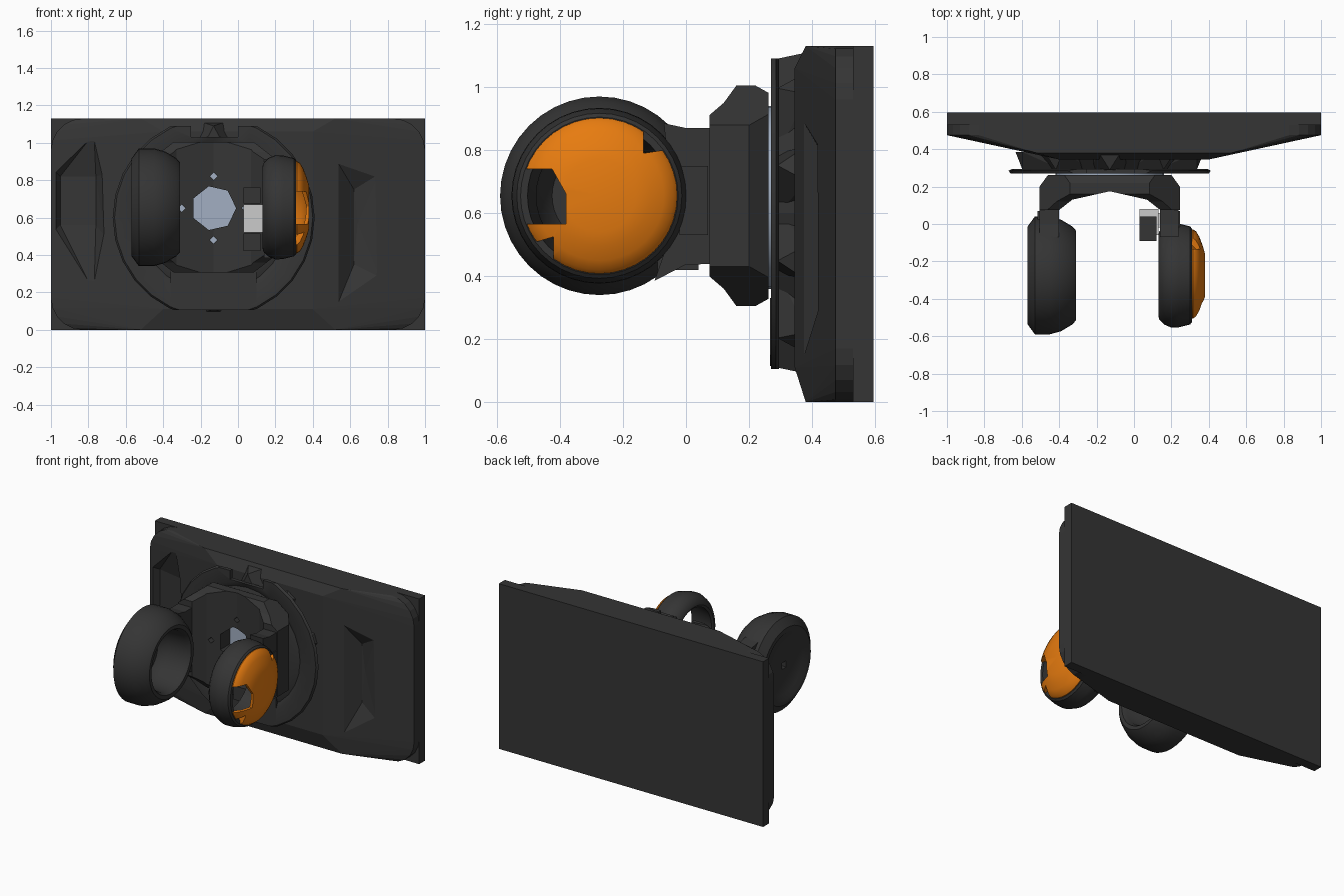
import bpy, bmesh
from math import cos, sin, pi
from mathutils import Vector

if "Cube" in bpy.data.objects:
    bpy.data.objects.remove(bpy.data.objects["Cube"])


def mat(name, r, g, b):
    m = bpy.data.materials.new(name)
    m.diffuse_color = (r, g, b, 1)
    m.use_nodes = True
    m.node_tree.nodes["Principled BSDF"].inputs["Base Color"].default_value = m.diffuse_color
    return m


DARK = mat("dark_plastic", 0.035, 0.035, 0.035)
ORANGE = mat("orange_paint", 0.80, 0.20, 0.005)
BLUE = mat("pale_blue", 0.36, 0.43, 0.54)
LIGHT = mat("light_grey", 0.60, 0.60, 0.60)


def finish(bm, name, m, smooth=None):
    bmesh.ops.recalc_face_normals(bm, faces=bm.faces)
    me = bpy.data.meshes.new(name)
    bm.to_mesh(me)
    bm.free()
    ob = bpy.data.objects.new(name, me)
    bpy.context.collection.objects.link(ob)
    me.materials.append(m)
    if smooth:
        bpy.ops.object.select_all(action='DESELECT')
        ob.select_set(True)
        bpy.context.view_layer.objects.active = ob
        bpy.ops.object.shade_smooth_by_angle(angle=smooth)
    return ob


def place(axis, t, a, b):
    return {'X': (t, a, b), 'Y': (a, t, b), 'Z': (a, b, t)}[axis]


def prism(name, pts, axis, lo, hi, m=DARK):
    bm = bmesh.new()
    a = [bm.verts.new(place(axis, lo, *p)) for p in pts]
    b = [bm.verts.new(place(axis, hi, *p)) for p in pts]
    bm.faces.new(a)
    bm.faces.new(b[::-1])
    for i in range(len(a)):
        bm.faces.new((a[i - 1], a[i], b[i], b[i - 1]))
    return finish(bm, name, m)


def box(name, x, y, z, m=DARK):
    return prism(name, [(x[0], y[0]), (x[1], y[0]), (x[1], y[1]), (x[0], y[1])], 'Z', *z, m)


def hull(name, pts, m=DARK):
    bm = bmesh.new()
    for p in pts:
        bm.verts.new(p)
    bmesh.ops.convex_hull(bm, input=bm.verts[:])
    loose = [v for v in bm.verts if not v.link_faces]
    bmesh.ops.delete(bm, geom=loose, context='VERTS')
    bmesh.ops.dissolve_limit(bm, angle_limit=0.01, verts=bm.verts[:], edges=bm.edges[:])
    return finish(bm, name, m)


# Turned solid about an axis from a closed profile of (distance, radius)
def lathe(name, prof, axis, c, n, m=DARK, smooth=0.6):
    bm = bmesh.new()
    rings = []
    for t, r in prof:
        if r == 0:
            rings.append([bm.verts.new(place(axis, t, *c))] * n)
        else:
            rings.append([bm.verts.new(place(axis, t, c[0] + r * cos(2 * pi * i / n),
                                             c[1] + r * sin(2 * pi * i / n))) for i in range(n)])
    for k, b in enumerate(rings):
        a = rings[k - 1]
        if prof[k][1] == 0 and prof[k - 1][1] == 0:
            continue
        for i in range(n):
            j = (i + 1) % n
            bm.faces.new(list(dict.fromkeys([a[i], a[j], b[j], b[i]])))
    return finish(bm, name, m, smooth)


def boolean(ob, cutter, op='DIFFERENCE'):
    cutter.hide_render = True
    md = ob.modifiers.new("cut", 'BOOLEAN')
    md.operation, md.object, md.solver = op, cutter, 'EXACT'
    bpy.context.view_layer.update()
    me = bpy.data.meshes.new_from_object(
        ob.evaluated_get(bpy.context.evaluated_depsgraph_get()))
    ob.modifiers.clear()
    ob.data = me
    bpy.data.objects.remove(cutter)


# Wall plate and the sculpted front shell
box("back_plate", (-1, 1), (0.53, 0.595), (0, 1.13))
corners = [(sx * (0.83 + 0.17 * cos(a)), 0.565 + sz * (0.395 + 0.17 * sin(a)))
           for sx in (-1, 1) for sz in (-1, 1) for a in [k * pi / 10 for k in range(6)]]
pts = [(x, y, z) for x, z in corners for y in (0.475, 0.535)]
for s in (-1, 1):
    pts += [(s * 0.52, 0.38, 0), (s * 0.52, 0.38, 1.13), (s * 0.4, 0.345, 0.11), (s * 0.4, 0.345, 1.06)]
shell = hull("front_shell", pts)


# Angular hollows either side of the shell
def hollow(outline, floor, depth):
    surf = lambda x: 0.375 + 0.2 * (abs(x) - 0.52) - 0.01
    boolean(shell, hull("cutter", [(x, surf(x), z) for x, z in outline] +
                        [(x, surf(x) + depth, z) for x, z in floor]))


hollow([(-0.98, 0.53), (-0.98, 0.85), (-0.77, 1.05), (-0.72, 0.83), (-0.71, 0.5), (-0.77, 0.2)],
       [(-0.95, 0.56), (-0.95, 0.82), (-0.76, 0.82), (-0.76, 0.56)], 0.06)
hollow([(0.53, 0.9), (0.75, 0.83), (0.76, 0.28), (0.53, 0.13), (0.54, 0.55)],
       [(0.62, 0.75), (0.64, 0.57), (0.62, 0.35)], 0.07)

# Round flange with neck, gussets and a lower tab
C = (-0.13, 0.60)
flange = lathe("flange", [(0.295, 0), (0.295, 0.52), (0.285, 0.54), (0.27, 0.53), (0.27, 0.43),
                          (0.285, 0.40), (0.27, 0.36), (0.27, 0)], 'Y', C, 28)
boolean(flange, box("cutter", (-1, 1), (0, 0.5), (1.09, 1.3)))
boolean(flange, box("cutter", (-1, 1), (0, 0.5), (-0.1, 0.105)))
boolean(flange, box("cutter", (-0.25, 0.0), (0, 0.5), (1.03, 1.3)))
lathe("flange_neck", [(0.29, 0), (0.29, 0.36), (0.37, 0.43), (0.37, 0)], 'Y', C, 16, smooth=None)
for i in range(10):
    a = 2 * pi * (i + 0.5) / 10
    u, v = Vector((cos(a), 0, sin(a))), Vector((-sin(a), 0, cos(a)))
    o = Vector((C[0], 0, C[1]))
    hull("flange_gusset", [o + u * r + v * w + Vector((0, y, 0)) for r, w, y in
                           [(0.3, -0.1, 0.29), (0.3, 0.1, 0.29), (0.49, 0, 0.29),
                            (0.3, -0.12, 0.38), (0.3, 0.12, 0.38), (0.51, -0.06, 0.385), (0.51, 0.06, 0.385)]])
prism("flange_tab", [(-0.36, 0.33), (-0.36, 0.15), (-0.28, 0.115), (0.02, 0.115), (0.1, 0.15), (0.1, 0.33)],
      'Y', 0.266, 0.29)

# Pale swivel disc
D = (-0.13, 0.65)
lathe("swivel_disc", [(0.255, 0), (0.255, 0.29), (0.272, 0.29), (0.272, 0)], 'Y', D, 32, BLUE)

# Yoke: plan outline trimmed by its side and front outlines, then drilled
half = [(0.33, 0.262), (0.375, 0.2), (0.375, 0.075), (0.27, 0.075), (0.2, 0.13)]
plan = [(-0.13 + x, y) for x, y in half] + [(-0.13, 0.175)] + [(-0.13 - x, y) for x, y in half[::-1]]
yoke = prism("yoke", plan, 'Z', 0.25, 1.05)
boolean(yoke, prism("cutter", [(0.265, 0.33), (0.22, 0.305), (0.16, 0.305), (0.12, 0.36), (0.05, 0.42),
                               (0.05, 0.89), (0.12, 0.95), (0.16, 1.005), (0.22, 1.005), (0.265, 0.98)],
                    'X', -0.7, 0.5), 'INTERSECT')
front = [(0.2, -0.36), (0.38, -0.22), (0.38, 0.22), (0.2, 0.36)]
front = [(-0.13 + x, 0.655 + z) for x, z in front] + [(-0.13 - x, 0.655 + z) for x, z in front[::-1]]
boolean(yoke, prism("cutter", front, 'Y', 0, 0.4), 'INTERSECT')
for dx, dz, r, n in [(0, 0, 0.12, 7), (0.17, 0, 0.02, 4), (-0.17, 0, 0.02, 4), (0, 0.17, 0.02, 4), (0, -0.17, 0.02, 4)]:
    boolean(yoke, lathe("cutter", [(0.05, 0), (0.05, r), (0.3, r), (0.3, 0)], 'Y',
                        (D[0] + dx, D[1] + dz), n, smooth=None))

# Two arms with bosses that carry the wheels
for side, lo, hi, out in [("left", -0.505, -0.40, -0.515), ("right", 0.14, 0.238, 0.245)]:
    prism(side + "_arm", [(0.18, 0.44), (0.18, 0.87), (0.0, 0.87), (-0.07, 0.885), (-0.06, 0.78), (-0.02, 0.655),
                          (-0.06, 0.5), (-0.10, 0.385), (0.0, 0.437)], 'X', lo, hi)
    a, b = sorted((out, (lo + hi) / 2))
    box(side + "_arm_boss", (a, b), (-0.02, 0.07), (0.53, 0.75))

# Left cup: deep hollow wheel open towards the middle
W = (-0.275, 0.655)
cup = lathe("left_cup", [(-0.55, 0), (-0.55, 0.20), (-0.57, 0.23), (-0.57, 0.26), (-0.53, 0.315), (-0.45, 0.315),
                         (-0.39, 0.298), (-0.33, 0.262), (-0.31, 0.24), (-0.312, 0.215), (-0.34, 0.20),
                         (-0.47, 0.19), (-0.52, 0.15), (-0.52, 0)], 'X', W, 40)
boolean(cup, box("cutter", (-0.7, -0.45), (-0.297, -0.253), (0.633, 0.677)))

# Right ring and its broken orange cap
lathe("right_ring", [(0.13, 0.215), (0.135, 0.235), (0.16, 0.262), (0.20, 0.279), (0.24, 0.277), (0.30, 0.262),
                     (0.31, 0.25), (0.31, 0.228), (0.22, 0.215), (0.14, 0.20)], 'X', W, 40)
cap = lathe("orange_cap", [(0.38, 0), (0.38, 0.115), (0.367, 0.16), (0.35, 0.205), (0.332, 0.235), (0.315, 0.247),
                           (0.295, 0.244), (0.295, 0.228), (0.335, 0.19), (0.365, 0.105), (0.365, 0)],
            'X', W, 40, ORANGE)
for p in [[(-0.56, 0.565), (-0.38, 0.565), (-0.38, 0.66), (-0.425, 0.74), (-0.56, 0.74)],
          [(-0.56, 0.38), (-0.42, 0.38), (-0.42, 0.525), (-0.47, 0.51), (-0.56, 0.53)],
          [(-0.135, 0.79), (-0.07, 0.80), (0.0, 0.80), (0.0, 0.95), (-0.135, 0.95)]]:
    boolean(cap, prism("cutter", p, 'X', 0.25, 0.45, ORANGE))

# Small clamp block beside the right arm
box("clamp_core", (0.03, 0.13), (-0.06, 0.08), (0.52, 0.67), LIGHT)
for z in [(0.42, 0.515), (0.675, 0.76)]:
    box("clamp_jaw", (0.03, 0.12), (-0.09, 0.04), z)
box("clamp_pin", (0.10, 0.16), (-0.02, 0.06), (0.55, 0.64), LIGHT)
